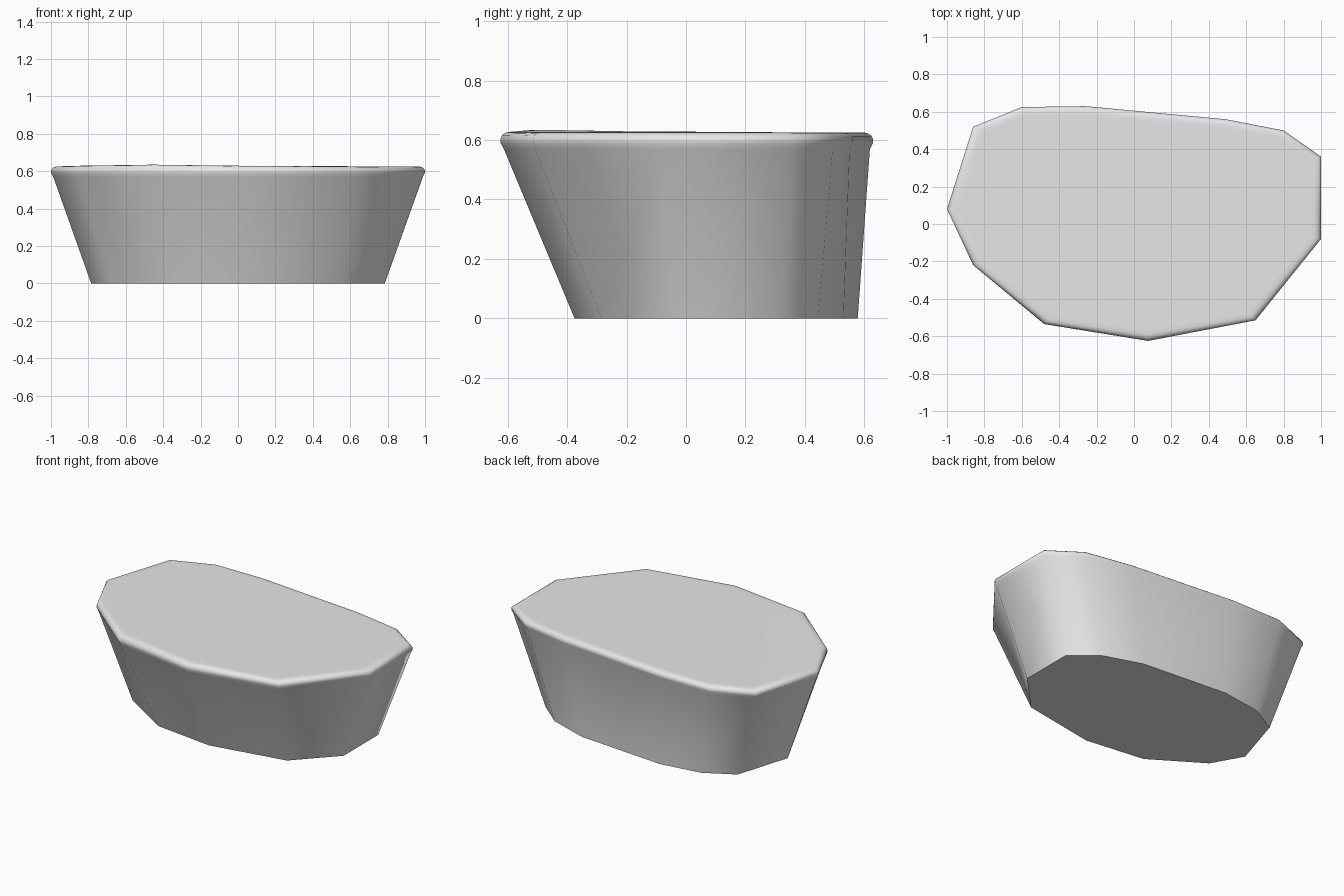
import bpy, bmesh, math
from mathutils import Vector

cube = bpy.data.objects.get("Cube")
if cube:
    bpy.data.objects.remove(cube)

# Matching outlines of the wide rim and the narrower foot
RIM = [(-1, .08), (-.86, -.22), (-.48, -.535), (.075, -.625), (.65, -.515),
       (1, -.08), (1, .36), (.8, .5), (.49, .56), (-.26, .63), (-.6, .625), (-.86, .52)]
FOOT = [(-.785, .08), (-.675, -.116), (-.345, -.325), (.053, -.375), (.55, -.285),
        (.785, -.04), (.785, .315), (.63, .445), (.375, .53), (-.215, .578),
        (-.485, .538), (-.675, .435)]
# Rounded edge as (inset, height), with a last ring that keeps the top flat
EDGE = [(.012, .57), (.001, .59), (0, .602), (.006, .614), (.018, .622),
        (.034, .625), (.06, .625)]

bm = bmesh.new()


def ring(points, inset, height):
    verts = []
    for p in points:
        p = Vector(p)
        p -= p.normalized() * inset
        # slight rise of the top near the front right corner
        far = (p - Vector((-.48, -.5))).length
        rise = .01 * max(0, 1 - far / .8) if height > .61 else 0
        verts.append(bm.verts.new((p.x, p.y, height + rise)))
    return verts


# Body: foot, sloping wall, rounded rim and top
rings = [ring(FOOT, 0, 0)] + [ring(RIM, i, h) for i, h in EDGE]
for low, high in zip(rings, rings[1:]):
    for k in range(len(low)):
        n = (k + 1) % len(low)
        bm.faces.new((low[k], low[n], high[n], high[k]))
bm.faces.new(rings[-1])
bm.faces.new(rings[0][::-1])
bmesh.ops.recalc_face_normals(bm, faces=bm.faces)

mesh = bpy.data.meshes.new("tapered_block")
bm.to_mesh(mesh)
bm.free()
block = bpy.data.objects.new("tapered_block", mesh)
bpy.context.collection.objects.link(block)

# Plain light grey
grey = bpy.data.materials.new("light_grey")
grey.use_nodes = True
colour = (.8, .8, .8, 1)
grey.diffuse_color = colour
grey.node_tree.nodes["Principled BSDF"].inputs["Base Color"].default_value = colour
mesh.materials.append(grey)

# Smooth wall and rim, sharp foot
bpy.ops.object.select_all(action='DESELECT')
block.select_set(True)
bpy.context.view_layer.objects.active = block
bpy.ops.object.shade_smooth_by_angle(angle=math.radians(60))
